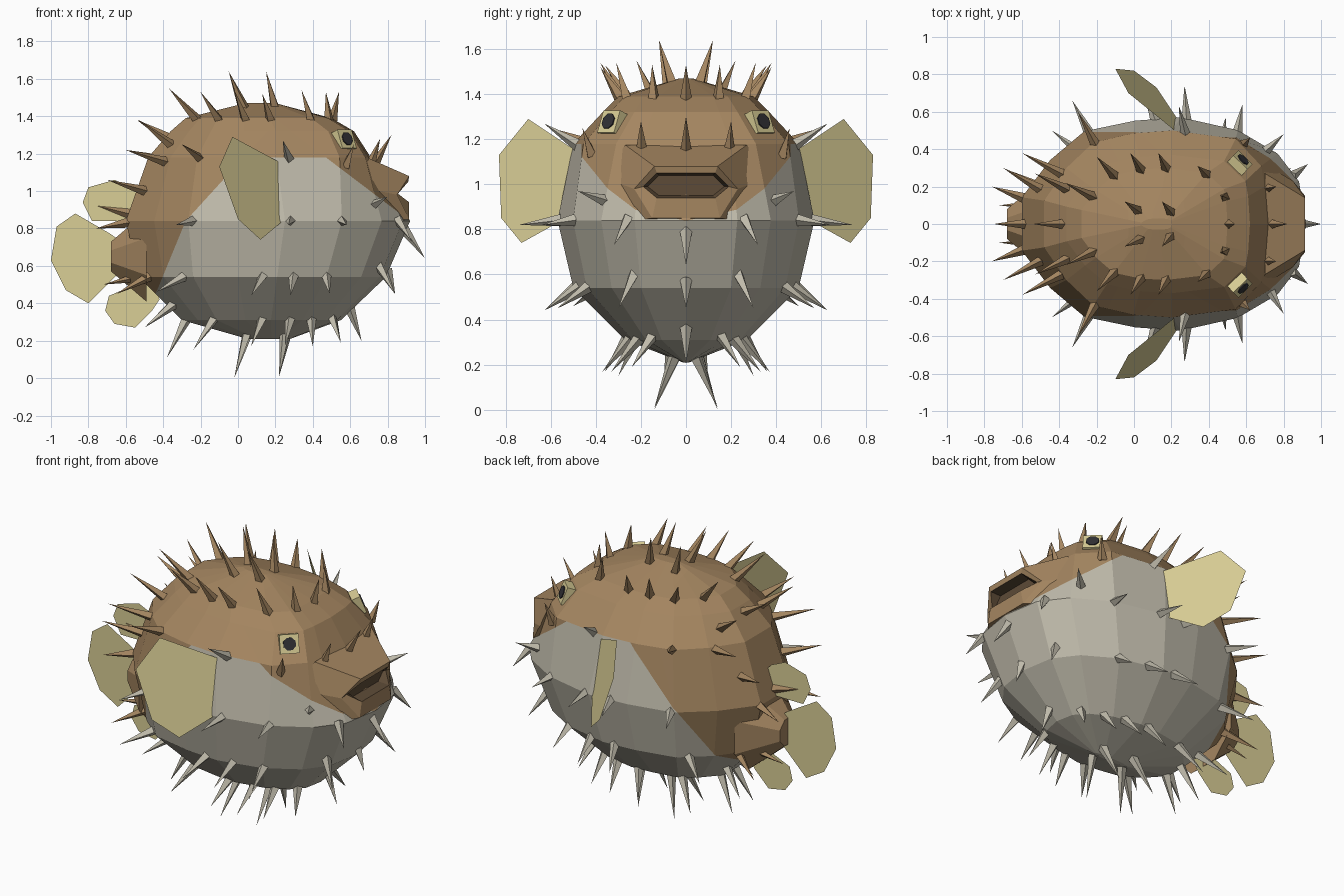
import bpy, bmesh, math
from mathutils import Vector, Matrix
from mathutils.bvhtree import BVHTree

if "Cube" in bpy.data.objects:
    bpy.data.objects.remove(bpy.data.objects["Cube"])


def material(name, rgb):
    m = bpy.data.materials.new(name)
    m.diffuse_color = (*rgb, 1)
    m.use_nodes = True
    m.node_tree.nodes["Principled BSDF"].inputs["Base Color"].default_value = m.diffuse_color
    return m


BROWN = material("brown skin", (0.375, 0.238, 0.118))
PALE = material("pale belly", (0.53, 0.50, 0.41))
FIN = material("yellow fin", (0.70, 0.62, 0.305))
DARK = material("dark mouth", (0.11, 0.07, 0.038))
BLACK = material("black pupil", (0.03, 0.03, 0.035))


def finish(name, bm, *mats):
    bmesh.ops.recalc_face_normals(bm, faces=bm.faces[:])
    me = bpy.data.meshes.new(name)
    bm.to_mesh(me)
    ob = bpy.data.objects.new(name, me)
    bpy.context.collection.objects.link(ob)
    for m in mats:
        me.materials.append(m)
    return ob


def bridge(bm, a, b):
    n = len(a)
    return [bm.faces.new((a[i], a[(i + 1) % n], b[(i + 1) % n], b[i])) for i in range(n)]


def cone(bm, a, b, r1, r2, sides, twist=0):
    a, b = Vector(a), Vector(b)
    d = b - a
    mat = d.to_track_quat('Z', 'Y').to_matrix().to_4x4() @ Matrix.Rotation(twist, 4, 'Z')
    mat.translation = (a + b) / 2
    bmesh.ops.create_cone(bm, cap_ends=True, segments=sides, radius1=r1, radius2=r2,
                          depth=d.length, matrix=mat)


# Pale belly region: inside all of these half-spaces (point, outward normal)
BOUNDS = [(Vector((0, 0, 1.18)), Vector((0, 0, 1))),
          (Vector((0.47, 0, 1.18)), Vector((1, 0, 1.32))),
          (Vector((-0.28, 0, 0.84)), Vector((-0.34, 0, 0.31))),
          (Vector((-0.28, 0, 0.84)), Vector((-0.34, 0, 0.14)))]


def is_pale(p):
    return all((p - q).dot(n) < 0.002 for q, n in BOUNDS)


# Body: horizontal rings (z, back x, front x, half width), boxier at the head
LOW = [(1, 0), (.95, .4), (.8, .66), (.52, .88), (.12, 1), (-.2, .97), (-.56, .87), (-.8, .6), (-1, .25)]
HEAD = [(1, 0), (.98, .4), (.95, .62), (.72, .91), (.15, 1), (-.2, .97), (-.56, .87), (-.8, .6), (-1, .25)]
LEVELS = [(.21, .05, .28, .015), (.31, -.3, .55, .27), (.54, -.53, .79, .5), (.84, -.6, .92, .57),
          (1.18, -.48, .71, .5), (1.32, -.36, .62, .37), (1.39, -.28, .5, .3), (1.47, .04, .2, .03)]
bm = bmesh.new()
rings = []
for z, xb, xf, w in LEVELS:
    half = HEAD if z > 1 else LOW
    outline = half + [(u, -v) for u, v in half[:0:-1]]
    cx, hx = (xb + xf) / 2, (xf - xb) / 2
    rings.append([bm.verts.new((cx + hx * u, w * v, z)) for u, v in outline])
for a, b in zip(rings, rings[1:]):
    bridge(bm, a, b)
bm.faces.new(rings[0])
bm.faces.new(rings[-1])
bmesh.ops.recalc_face_normals(bm, faces=bm.faces[:])
tree = BVHTree.FromBMesh(bm)
for q, n in BOUNDS[1:]:
    bmesh.ops.bisect_plane(bm, geom=bm.verts[:] + bm.edges[:] + bm.faces[:], plane_co=q, plane_no=n)
for f in bm.faces:
    f.material_index = int(is_pale(f.calc_center_median()))
finish("body", bm, BROWN, PALE)

# Tail stump
bm = bmesh.new()
cone(bm, (-.49, 0, .65), (-.68, 0, .65), .26, .085, 8, math.pi / 8)
finish("tail_stump", bm, BROWN)

# Snout with lips: hexagonal rings of (x, y, z) for top, side and bottom
SNOUT = [[(.70, .27, 1.175), (.62, .37, 1.03), (.84, .23, .84)],
         [(.915, .14, 1.08), (.85, .23, .98), (.915, .15, .85)],
         [(.91, .13, 1.05), (.85, .19, .99), (.915, .13, .94)],
         [(.85, .12, 1.04), (.845, .17, .99), (.85, .12, .95)]]
bm = bmesh.new()
rings = [[bm.verts.new(p) for p in r + [(x, -y, z) for x, y, z in r[::-1]]] for r in SNOUT]
for i in range(3):
    for f in bridge(bm, rings[i], rings[i + 1]):
        f.material_index = int(i == 2)
bm.faces.new(rings[3]).material_index = 1
finish("snout", bm, BROWN, DARK)

# Eyes: upright square yellow blocks with dark pupils, set into the head
for s, side in ((1, "left"), (-1, "right")):
    p, n = Vector((.575, .335 * s, 1.275)), Vector((.64, .66 * s, .36)).normalized()
    for part, r, lo, hi, sides, m in (("eye", .075, -.05, .012, 4, FIN), ("pupil", .037, .01, .018, 8, BLACK)):
        bm = bmesh.new()
        cone(bm, p + n * lo, p + n * hi, r, r, sides, math.pi / sides)
        finish(f"{part}_{side}", bm, m)


# Fins: flat outlines
def fin(name, pts):
    bm = bmesh.new()
    bm.faces.new([bm.verts.new(p) for p in pts])
    finish(name, bm, FIN)


PECTORAL = [(.23, .49, 1.15), (-.03, .7, 1.29), (-.1, .83, 1.13), (0, .82, .85), (.12, .73, .74), (.24, .55, .84)]
for s, side in ((1, "left"), (-1, "right")):
    fin("side_fin_" + side, [(x, y * s, z) for x, y, z in PECTORAL])
FLAT = {"back_fin": [(-.5, .84), (-.78, .84), (-.83, .94), (-.8, 1.02), (-.66, 1.06), (-.57, 1.02), (-.5, .95)],
        "tail_fin": [(-.64, .74), (-.68, .77), (-.87, .88), (-.97, .81), (-1, .63), (-.92, .47), (-.8, .4), (-.68, .52), (-.64, .56)],
        "lower_fin": [(-.42, .42), (-.46, .36), (-.55, .27), (-.66, .29), (-.71, .36), (-.69, .44), (-.55, .5), (-.44, .52)]}
for name, pts in FLAT.items():
    fin(name, [(x, 0, z) for x, z in pts])

# Spines: tips, mirrored across y; each grows from the nearest skin, swept away from the mouth
TIPS = [(-.05, .12, 1.64), (.15, .12, 1.64), (-.37, .22, 1.55), (-.2, .36, 1.53), (-.02, .38, 1.54),
        (.13, .38, 1.52), (.34, .31, 1.54), (.47, .15, 1.53), (.54, 0, 1.53), (-.54, 0, 1.38),
        (-.53, .27, 1.38), (-.6, .38, 1.22), (-.3, .6, 1.25), (.24, .63, 1.27), (-.7, .3, 1.06),
        (-.75, 0, .92), (-.76, .2, .8), (-.33, .66, .82), (.05, .73, .82), (.27, .74, .82),
        (.58, .64, .82), (.8, .48, .97), (.93, .32, .73), (1, 0, .64), (.82, 0, 1.3),
        (.76, .2, 1.28), (.62, .46, 1.25), (-.72, .1, .5), (-.65, .28, .45), (-.44, .5, .46),
        (.07, .63, .44), (.28, .63, .44), (.49, .57, .45), (.84, .3, .45), (.84, 0, .45),
        (-.5, .2, .27), (-.38, .1, .11), (-.24, .3, .15), (-.02, .14, 0), (.22, .14, .01),
        (.07, .36, .17), (.25, .37, .17), (.4, .33, .17), (.55, .24, .19), (.66, 0, .2)]
brown, pale = bmesh.new(), bmesh.new()
for x, y, z in TIPS:
    sweep = Vector((.05, 0, 0)) if x < .6 else Vector((0, 0, .1 if z < .9 else -.1 if z > 1.2 else 0))
    for s in ((1, -1) if y else (1,)):
        tip = Vector((x, y * s, z))
        base = tree.find_nearest(tip + sweep)[0]
        d = (tip - base).normalized()
        cone(pale if is_pale(base) else brown, base - d * .015, tip, .028, 0, 4)
finish("brown_spines", brown, BROWN)
finish("pale_spines", pale, PALE)
